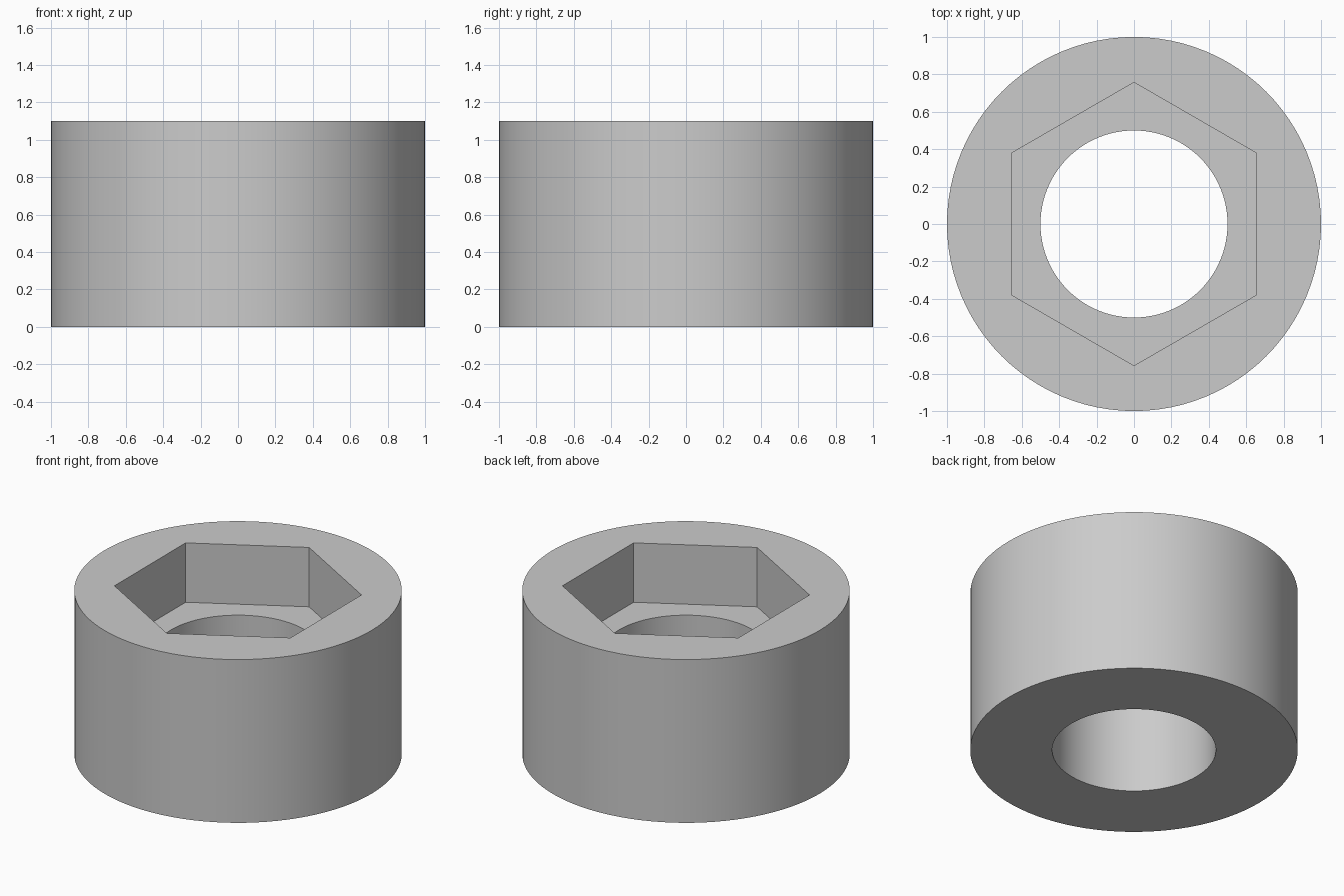
import bpy
import math

# Remove the default object
cube = bpy.data.objects.get("Cube")
if cube:
    bpy.data.objects.remove(cube, do_unlink=True)

HEIGHT = 1.10
FLOOR = 0.70
SEGMENTS = 96

# Single grey material
grey = bpy.data.materials.new("plain grey")
grey.use_nodes = True
colour = (0.6, 0.6, 0.6, 1)
grey.diffuse_color = colour
grey.node_tree.nodes["Principled BSDF"].inputs["Base Color"].default_value = colour


def prism(name, sides, radius, bottom, top, turn=0.0):
    """Upright prism or cylinder between two heights."""
    bpy.ops.mesh.primitive_cylinder_add(
        vertices=sides, radius=radius, depth=top - bottom,
        location=(0, 0, (bottom + top) / 2), rotation=(0, 0, turn))
    obj = bpy.context.object
    obj.name = name
    obj.data.materials.append(grey)
    return obj


def cut(body, cutter):
    """Subtract the cutter from the body and discard it."""
    mod = body.modifiers.new(cutter.name, "BOOLEAN")
    mod.operation = "DIFFERENCE"
    mod.solver = "EXACT"
    mod.object = cutter
    cutter.hide_render = True
    bpy.ops.object.select_all(action="DESELECT")
    bpy.context.view_layer.objects.active = body
    body.select_set(True)
    bpy.ops.object.modifier_apply(modifier=mod.name)
    bpy.data.objects.remove(cutter, do_unlink=True)


# Round collar with a hexagonal pocket above a through bore
collar = prism("round_collar", SEGMENTS, 1.0, 0, HEIGHT)
cut(collar, prism("hex_pocket", 6, 0.757, FLOOR, HEIGHT + 0.2))
cut(collar, prism("round_bore", SEGMENTS, 0.5, -0.2, FLOOR + 0.2))

# Smooth round walls, crisp rims and hexagon corners
bpy.ops.object.shade_smooth_by_angle(angle=math.radians(30))
